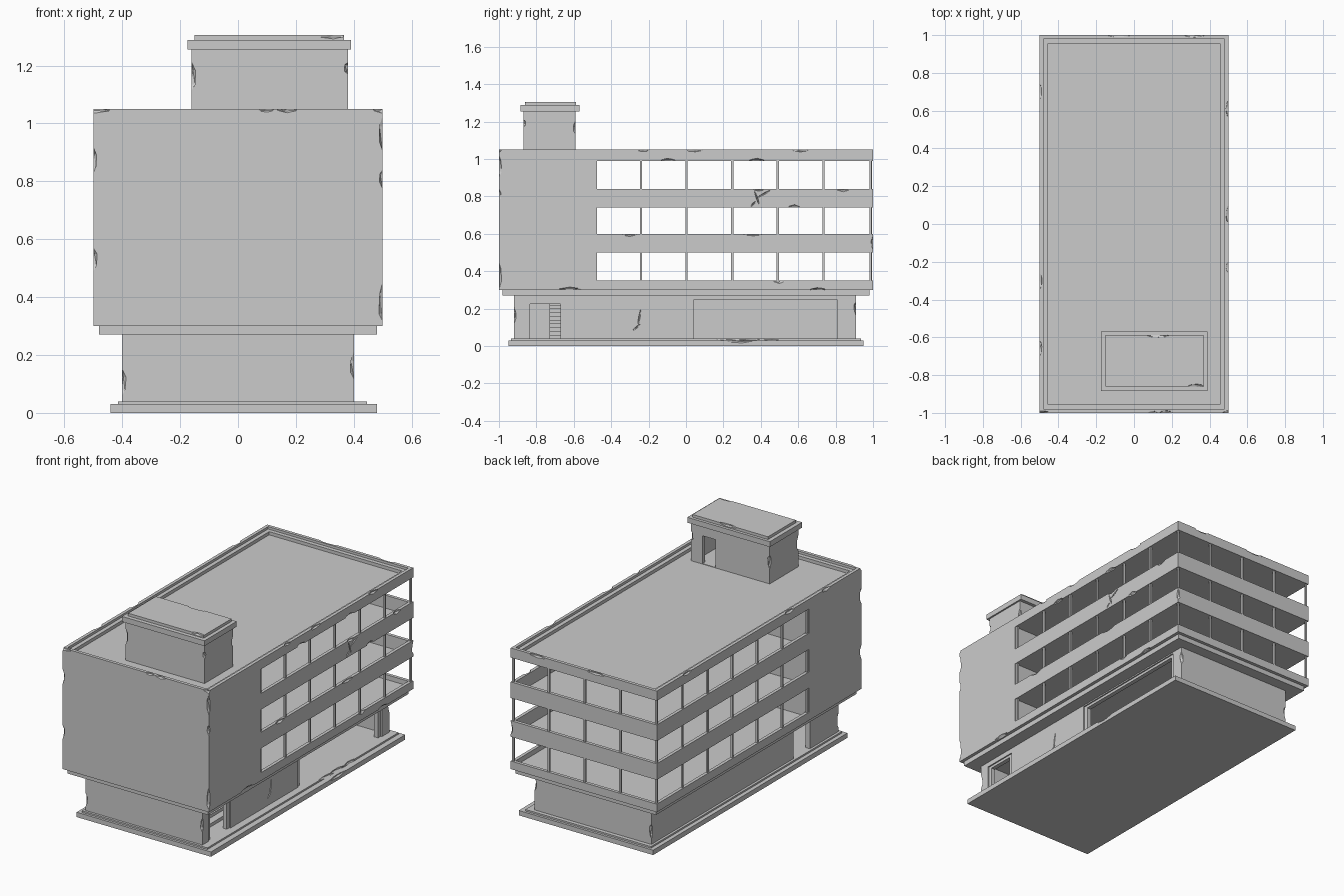
import bpy, bmesh, random
from mathutils import Matrix, Vector

if "Cube" in bpy.data.objects:
    bpy.data.objects.remove(bpy.data.objects["Cube"])

random.seed(4)


def finish(name, bm):
    me = bpy.data.meshes.new(name)
    bmesh.ops.recalc_face_normals(bm, faces=bm.faces)
    bm.to_mesh(me)
    bm.free()
    ob = bpy.data.objects.new(name, me)
    bpy.context.collection.objects.link(ob)
    return ob


def boxes(name, *spans):
    """One object from boxes given as (x0, x1, y0, y1, z0, z1)."""
    bm = bmesh.new()
    for x0, x1, y0, y1, z0, z1 in spans:
        m = Matrix.Translation(((x0 + x1) / 2, (y0 + y1) / 2, (z0 + z1) / 2))
        m = m @ Matrix.Diagonal((x1 - x0, y1 - y0, z1 - z0, 1))
        bmesh.ops.create_cube(bm, size=1, matrix=m)
    return finish(name, bm)


def chips(spots, cracks=()):
    """Jagged cutters: spots (axis, centre, half length), cracks (centre, half length, tilt)."""
    bm = bmesh.new()

    def shard(c, radii, rot):
        m = Matrix.Translation(c) @ rot @ Matrix.Diagonal((*radii, 1))
        made = bmesh.ops.create_icosphere(bm, subdivisions=1, radius=1, matrix=m)
        for v in made["verts"]:
            v.co = Vector(c) + (v.co - Vector(c)) * random.uniform(0.8, 1.15)

    for axis, c, half in spots:
        radii = [0.014, 0.014, 0.014]
        radii["xyz".index(axis)] = half
        shard(c, radii, Matrix.Rotation(random.uniform(-0.06, 0.06), 4, "X"))
    for c, half, tilt in cracks:
        shard(c, (0.012, half, 0.005), Matrix.Rotation(tilt, 4, "X"))
    return finish("cutter_chips", bm)


def cut(ob, cutter):
    cutter.hide_render = True
    mod = ob.modifiers.new("cut", "BOOLEAN")
    mod.operation = "DIFFERENCE"
    mod.solver = "EXACT"
    mod.use_self = True
    mod.object = cutter
    bpy.context.view_layer.objects.active = ob
    bpy.ops.object.modifier_apply(modifier=mod.name)
    bpy.data.objects.remove(cutter)


# Plinth in two steps
plinth = boxes("plinth", (-.44, .48, -.95, .95, 0, .03))
step = boxes("plinth_step", (-.415, .445, -.935, .935, .03, .04))
cut(step, chips([("y", (.445, .22, .04), .08), ("y", (.445, .33, .04), .07),
                 ("y", (.445, .46, .04), .06)]))
cut(plinth, chips([("y", (.48, .3, .03), .09)]))

# Hollow ground floor with door and shop window openings
ground = boxes("ground_floor_walls", (-.4, .4, -.92, .91, .04, .27))
cut(ground, boxes("cutter_inside", (-.37, .37, -.89, .88, 0, .3)))
cut(ground, boxes("cutter_openings", (.3, .5, -.86, -.645, 0, .24),
                  (.3, .5, .015, .835, 0, .262), (-.5, -.3, -.64, -.48, 0, .24)))
cut(ground, chips([("z", (.4, -.92, .16), .045), ("z", (-.4, -.92, .1), .05),
                   ("z", (.4, .91, .2), .04), ("z", (-.4, .91, .12), .05)],
                  [((.4, -.25, .15), .05, 1.4), ((.4, -.265, .1), .03, 0.7)]))


# Recessed opening frames
def frame(name, y0, y1, top, t=.025):
    boxes(name, (.365, .392, y0, y0 + t, .04, top), (.365, .392, y1 - t, y1, .04, top),
          (.365, .392, y0 + t, y1 - t, top - .016, top))


frame("door_frame", -.86, -.645, .24)
frame("shop_window_frame", .015, .835, .262)

# Stairs behind the door
boxes("stairs", *[(.3 - .045 * (i + 1), .3 - .045 * i, -.73, -.5, .04, .06 + .02 * i)
                  for i in range(11)])

# Slab beneath the upper storeys
boxes("transfer_slab", (-.48, .48, -.98, .98, .27, .30))

# Upper storeys: solid end block, hollow rooms, wrap-around ribbon windows
body = boxes("upper_storeys", (-.5, .5, -1, 1, .30, 1.05))
storeys = [(.32, .35, .50), (.52, .60, .74), (.76, .84, .99)]  # floor, sill, head
cut(body, boxes("cutter_rooms", (-.48, .48, -.98, .98, 1.035, 1.2),
                *[(-.48, .48, -.49, .98, f, h) for f, s, h in storeys]))
cut(body, boxes("cutter_windows", (-.455, .455, -.955, .955, 1.015, 1.2),
                *[(-.6, .6, -.49, 1.1, s, h) for f, s, h in storeys]))
edge_chips = [("z", (-.5, -1, .87), .05), ("z", (-.5, -1, .53), .04),
              ("z", (.5, -1, .96), .06), ("z", (.5, -1, .81), .035),
              ("z", (.5, -1, .38), .08), ("z", (.5, 1, .55), .04),
              ("x", (.1, -1, 1.05), .03), ("x", (.17, -1, 1.05), .045),
              ("x", (-.08, 1, 1.05), .07), ("x", (.32, 1, 1.05), .06),
              ("x", (-.5, -1, 1.05), .07), ("x", (.5, -1, 1.05), .04)]
edge_chips += [("y", (.5, y, z), h) for y, z, h in (
    (-.23, 1.05, .03), (.05, 1.05, .05), (.61, 1.05, .05), (-.1, .99, .045),
    (.38, .99, .05), (.5, .35, .04), (-.3, .60, .045), (.36, .60, .06),
    (.58, .74, .04), (.84, .84, .04), (-.62, .30, .07), (.7, .30, .05), (.39, .84, .035))]
edge_chips += [("y", (-.5, y, 1.05), .05) for y in (-.66, -.3, .7)]
cut(body, chips(edge_chips, [((.5, .38, .79), .045, 1.9), ((.5, .42, .815), .045, .5),
                             ((.5, .36, .76), .025, .8)]))

# Window mullions on both long sides and the back
m = .006
posts = [(s * .489, y) for s in (-1, 1) for y in (-.483, -.24, .003, .247, .49, .735, .987)]
posts += [(x, .989) for x in (-.245, 0, .245)]
boxes("window_mullions", *[(x - m, x + m, y - m, y + m, s - .01, h + .005)
                           for x, y in posts for f, s, h in storeys])

# Rooftop stair house with doorway
house = boxes("roof_house", (-.16, .38, -.87, -.59, 1.01, 1.26))
cut(house, boxes("cutter_house", (-.135, .355, -.845, -.615, 1.018, 1.245)))
cut(house, boxes("cutter_doorway", (.21, .30, -.65, -.5, 1.018, 1.19)))
cut(house, chips([("z", (-.16, -.87, 1.16), .05), ("z", (.38, -.87, 1.19), .025),
                  ("z", (-.16, -.59, 1.15), .05), ("z", (.38, -.59, 1.17), .04)]))
boxes("roof_house_cornice", (-.175, .39, -.885, -.57, 1.255, 1.288))
cap = boxes("roof_house_cap", (-.15, .367, -.86, -.588, 1.288, 1.305))
cut(cap, chips([("x", (.33, -.86, 1.305), .05), ("x", (.13, -.588, 1.305), .07)]))
